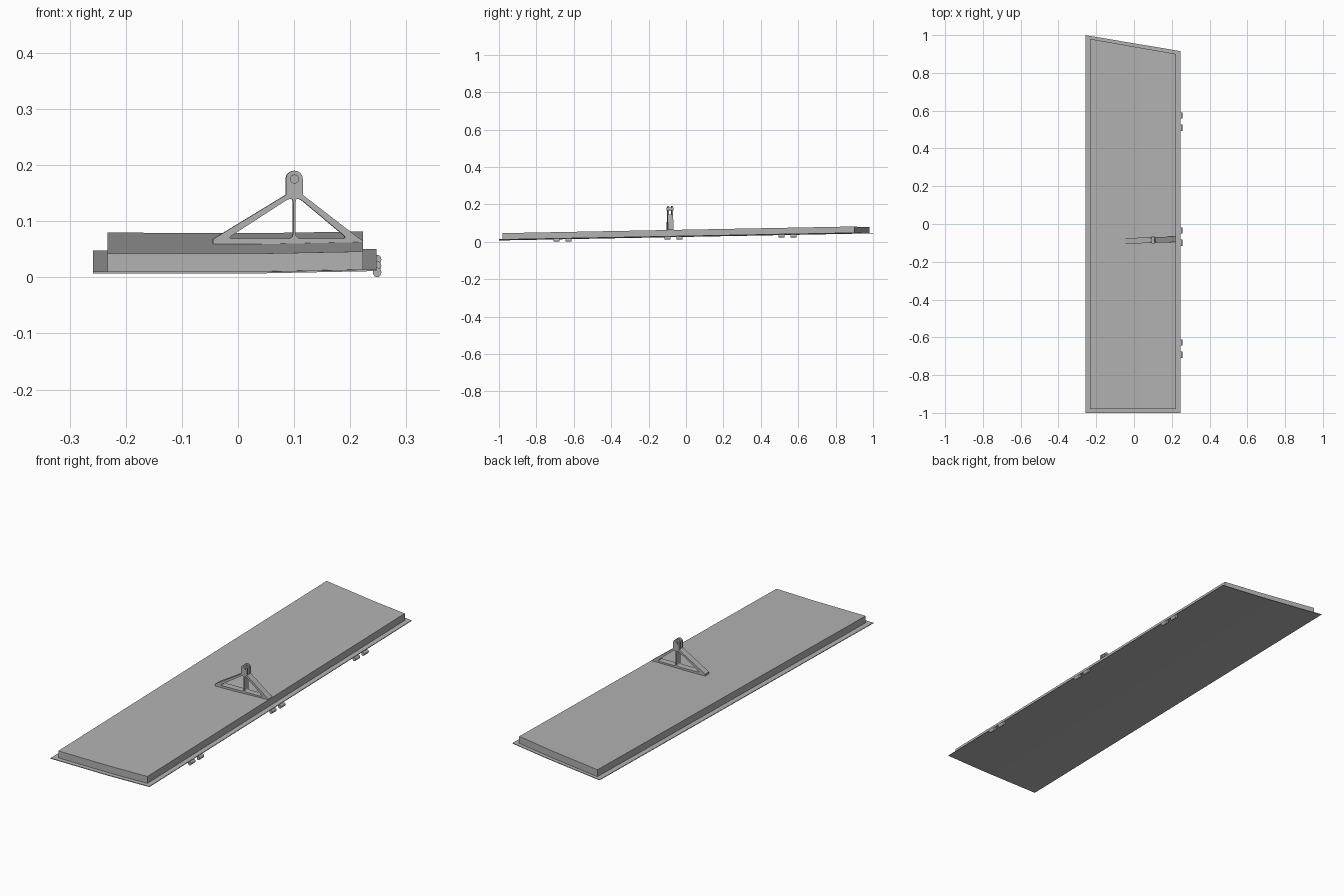
import bpy
import bmesh
from math import sin, cos, pi, radians
from mathutils import Vector, Matrix

cube = bpy.data.objects.get("Cube")
if cube:
    bpy.data.objects.remove(cube, do_unlink=True)

# Single painted metal colour
grey = bpy.data.materials.new("grey metal")
grey.use_nodes = True
colour = (0.45, 0.45, 0.45, 1)
grey.diffuse_color = colour
grey.node_tree.nodes["Principled BSDF"].inputs["Base Color"].default_value = colour


def add_mesh(name, bm):
    bmesh.ops.recalc_face_normals(bm, faces=bm.faces)
    mesh = bpy.data.meshes.new(name)
    bm.to_mesh(mesh)
    bm.free()
    obj = bpy.data.objects.new(name, mesh)
    bpy.context.collection.objects.link(obj)
    mesh.materials.append(grey)
    return obj


def smooth(obj):
    bpy.ops.object.select_all(action="DESELECT")
    obj.select_set(True)
    bpy.context.view_layer.objects.active = obj
    bpy.ops.object.shade_smooth_by_angle(angle=radians(30))


def skin_height(x, y):
    """Underside of the door: rises to the back and curls up at one edge."""
    return 0.026 + 0.019 * y + max(0, x - 0.04) * 0.02


def slab(name, x0, x1, front, back0, back1, low, high, columns=10):
    bm = bmesh.new()
    rings = []
    for i in range(columns + 1):
        t = i / columns
        x = x0 + (x1 - x0) * t
        back = back0 + (back1 - back0) * t
        rings.append([bm.verts.new((x, y, skin_height(x, y) + dz))
                      for y, dz in ((front, low), (back, low), (back, high), (front, high))])
    for a, b in zip(rings, rings[1:]):
        for k in range(4):
            n = (k + 1) % 4
            bm.faces.new((a[k], a[n], b[n], b[k]))
    bm.faces.new(rings[0])
    bm.faces.new(rings[-1])
    smooth(add_mesh(name, bm))


# Door skin and raised inner panel
slab("door_skin", -0.258, 0.247, -1.0, 1.0, 0.915, 0, 0.003)
slab("inner_panel", -0.233, 0.223, -0.98, 0.98, 0.9, 0.003, 0.035)


def rounded(points, radius, steps=5):
    """Round each corner of a polygon with a quadratic arc."""
    result = []
    pts = [Vector(p) for p in points]
    for i, p in enumerate(pts):
        a, b = pts[i - 1] - p, pts[(i + 1) % len(pts)] - p
        start = p + a.normalized() * min(radius, a.length * 0.45)
        end = p + b.normalized() * min(radius, b.length * 0.45)
        for s in range(steps + 1):
            t = s / steps
            result.append(start * (1 - t) ** 2 + p * 2 * t * (1 - t) + end * t * t)
    return result


PIVOT_X, PIVOT_Y, PIN_Z, LUG_R = 0.1, -0.085, 0.175, 0.015


def bracket_part(name, loops, depth, offset=0):
    """Flat x-z profile with holes, extruded along y and turned slightly."""
    curve = bpy.data.curves.new(name, "CURVE")
    curve.dimensions = "2D"
    curve.fill_mode = "BOTH"
    curve.extrude = depth / 2
    for loop in loops:
        spline = curve.splines.new("POLY")
        spline.points.add(len(loop) - 1)
        for point, (x, z) in zip(spline.points, loop):
            point.co = (x - PIVOT_X, z, 0, 1)
        spline.use_cyclic_u = True
    obj = bpy.data.objects.new(name, curve)
    bpy.context.collection.objects.link(obj)
    curve.materials.append(grey)
    obj.matrix_world = (Matrix.Translation((PIVOT_X, PIVOT_Y, 0)) @ Matrix.Rotation(radians(2), 4, "Z")
                        @ Matrix.Translation((0, offset, 0)) @ Matrix.Rotation(pi / 2, 4, "X"))
    bpy.ops.object.select_all(action="DESELECT")
    obj.select_set(True)
    bpy.context.view_layer.objects.active = obj
    bpy.ops.object.convert(target="MESH")
    smooth(bpy.context.view_layer.objects.active)


# Triangular bracket with two openings either side of a thin post
outline = [(-0.045, 0.058), (0.222, 0.058), (0.222, 0.065), (0.212, 0.072),
           (0.115, 0.147), (0.085, 0.147), (-0.045, 0.068)]
left_hole = rounded([(-0.02, 0.069), (0.098, 0.069), (0.098, 0.14), (0.09, 0.14)], 0.011)
right_hole = rounded([(0.102, 0.069), (0.195, 0.069), (0.11, 0.14), (0.102, 0.14)], 0.011)
bracket_part("bracket", [outline, left_hole, right_hole], 0.03)

# Clevis lugs
lug = [(PIVOT_X - LUG_R, 0.147), (PIVOT_X + LUG_R, 0.147)]
lug += [(PIVOT_X + LUG_R * cos(pi * i / 16), PIN_Z + LUG_R * sin(pi * i / 16)) for i in range(17)]
for side, offset in (("front", -0.0105), ("back", 0.0105)):
    bracket_part(side + "_clevis_lug", [lug], 0.009, offset)

# Clevis pin
pin = [(PIVOT_X + 0.008 * cos(pi * i / 10), PIN_Z + 0.008 * sin(pi * i / 10)) for i in range(20)]
bracket_part("clevis_pin", [pin], 0.038)

# Hinge knuckles along one long edge, in pairs
for name, y in (("front", -0.66), ("middle", -0.067), ("back", 0.542)):
    for place, dy in (("a", -0.032), ("b", 0.032)):
        bm = bmesh.new()
        bmesh.ops.create_cone(bm, cap_ends=True, segments=16, radius1=0.0075, radius2=0.0075, depth=0.033)
        bmesh.ops.rotate(bm, verts=bm.verts, matrix=Matrix.Rotation(pi / 2, 3, "X"))
        bmesh.ops.scale(bm, verts=bm.verts, vec=(1, 1, 1.15))
        bmesh.ops.translate(bm, verts=bm.verts, vec=(0.248, y + dy, 0.0213 + 0.019 * y))
        smooth(add_mesh(name + "_hinge_knuckle_" + place, bm))
